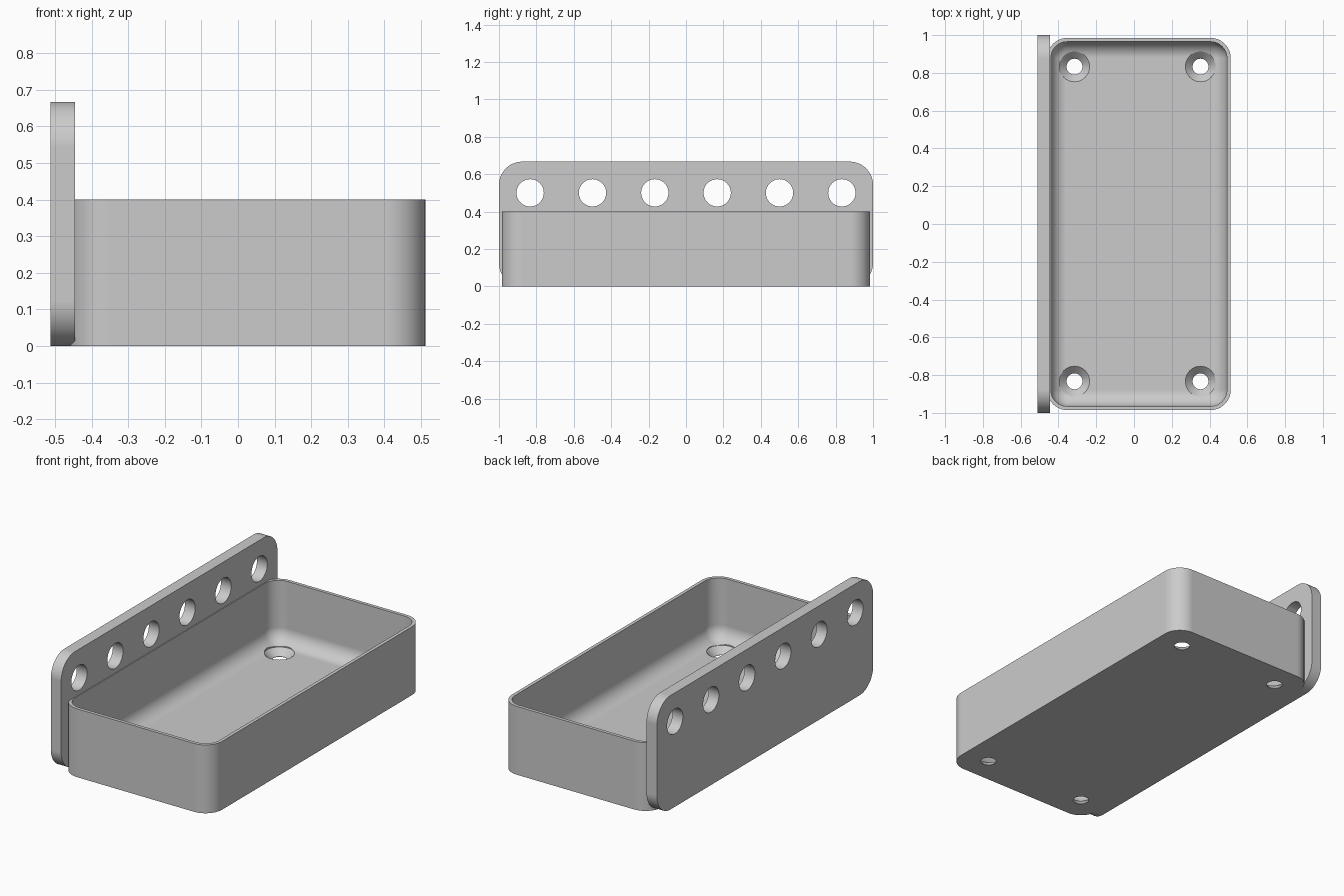
import bpy, bmesh, math
from mathutils import Vector, Matrix

default = bpy.data.objects.get("Cube")
if default:
    bpy.data.objects.remove(default, do_unlink=True)

grey = bpy.data.materials.new("plain grey")
grey.use_nodes = True
COLOUR = (0.6, 0.6, 0.6, 1)
grey.diffuse_color = COLOUR
grey.node_tree.nodes["Principled BSDF"].inputs["Base Color"].default_value = COLOUR

SEG = 12


def rounded_rect(hx, hy, r, z):
    """Ring of points around a rectangle with rounded corners."""
    pts = []
    for i, (sx, sy) in enumerate(((1, 1), (-1, 1), (-1, -1), (1, -1))):
        for k in range(SEG + 1):
            a = math.pi / 2 * (i + k / SEG)
            pts.append(Vector((sx * (hx - r) + r * math.cos(a),
                               sy * (hy - r) + r * math.sin(a), z)))
    return pts


def circle(r, z, n=48):
    return [Vector((r * math.cos(math.tau * k / n), r * math.sin(math.tau * k / n), z))
            for k in range(n)]


def loft(name, rings, matrix):
    """Closed solid skinned through a list of matching rings."""
    bm = bmesh.new()
    loops = [[bm.verts.new(p) for p in ring] for ring in rings]
    for a, b in zip(loops, loops[1:]):
        for i in range(len(a)):
            j = (i + 1) % len(a)
            bm.faces.new((a[i], a[j], b[j], b[i]))
    bm.faces.new(loops[0][::-1])
    bm.faces.new(loops[-1])
    bm.transform(matrix)
    bmesh.ops.recalc_face_normals(bm, faces=bm.faces)
    mesh = bpy.data.meshes.new(name)
    bm.to_mesh(mesh)
    bm.free()
    mesh.materials.append(grey)
    obj = bpy.data.objects.new(name, mesh)
    bpy.context.collection.objects.link(obj)
    return obj


def activate(obj):
    bpy.ops.object.select_all(action="DESELECT")
    obj.select_set(True)
    bpy.context.view_layer.objects.active = obj


def drill(obj, cutters):
    """Cut the holes, drop the cutters and shade the result."""
    activate(obj)
    for c in cutters:
        c.hide_render = True
        mod = obj.modifiers.new("hole", "BOOLEAN")
        mod.operation, mod.solver, mod.object = "DIFFERENCE", "EXACT", c
        bpy.ops.object.modifier_apply(modifier=mod.name)
        bpy.data.objects.remove(c, do_unlink=True)
    bpy.ops.object.shade_smooth_by_angle(angle=math.radians(30))
    mod = obj.modifiers.new("flat_faces", "WEIGHTED_NORMAL")
    mod.keep_sharp = True
    bpy.ops.object.modifier_apply(modifier=mod.name)


# Tray: outer wall, rim, inner wall, rounded inner edge, floor
LEFT, RIGHT, HALF_Y, HEIGHT = -0.46, 0.512, 0.985, 0.4
WALL, FLOOR, CORNER, FILLET = 0.02, 0.04, 0.107, 0.085
hx, cx = (RIGHT - LEFT) / 2, (RIGHT + LEFT) / 2


def inset(d, z):
    return rounded_rect(hx - d, HALF_Y - d, CORNER - d, z)


rings = [inset(0, 0), inset(0, HEIGHT), inset(WALL, HEIGHT)]
for k in range(SEG + 1):
    a = math.pi / 2 * k / SEG
    rings.append(inset(WALL + FILLET * (1 - math.cos(a)),
                       FLOOR + FILLET * (1 - math.sin(a))))
tray = loft("tray", rings, Matrix.Translation((cx, 0, 0)))

# Countersunk screw holes in the floor
screws = []
for x in (-0.315, 0.352):
    for y in (-0.833, 0.833):
        profile = [circle(0.042, -0.1), circle(0.042, 0.002),
                   circle(0.08, FLOOR), circle(0.08, 0.2)]
        screws.append(loft("screw_cutter", profile, Matrix.Translation((x, y, 0))))
drill(tray, screws)

# Upright side plate with rounded corners, extruded along x
PLATE_H, THICK = 0.667, 0.067
stand = Matrix.Rotation(math.pi / 2, 4, "Y")
plate = loft("side_plate",
             [rounded_rect(PLATE_H / 2, 1, 0.125, z) for z in (0, THICK)],
             Matrix.Translation((-0.512, 0, PLATE_H / 2)) @ stand)

# Row of round holes through the plate
holes = [loft("hole_cutter", [circle(0.073, z) for z in (-0.1, 0.2)],
              Matrix.Translation((-0.512, (i - 2.5) / 3, 0.5)) @ stand)
         for i in range(6)]
drill(plate, holes)
